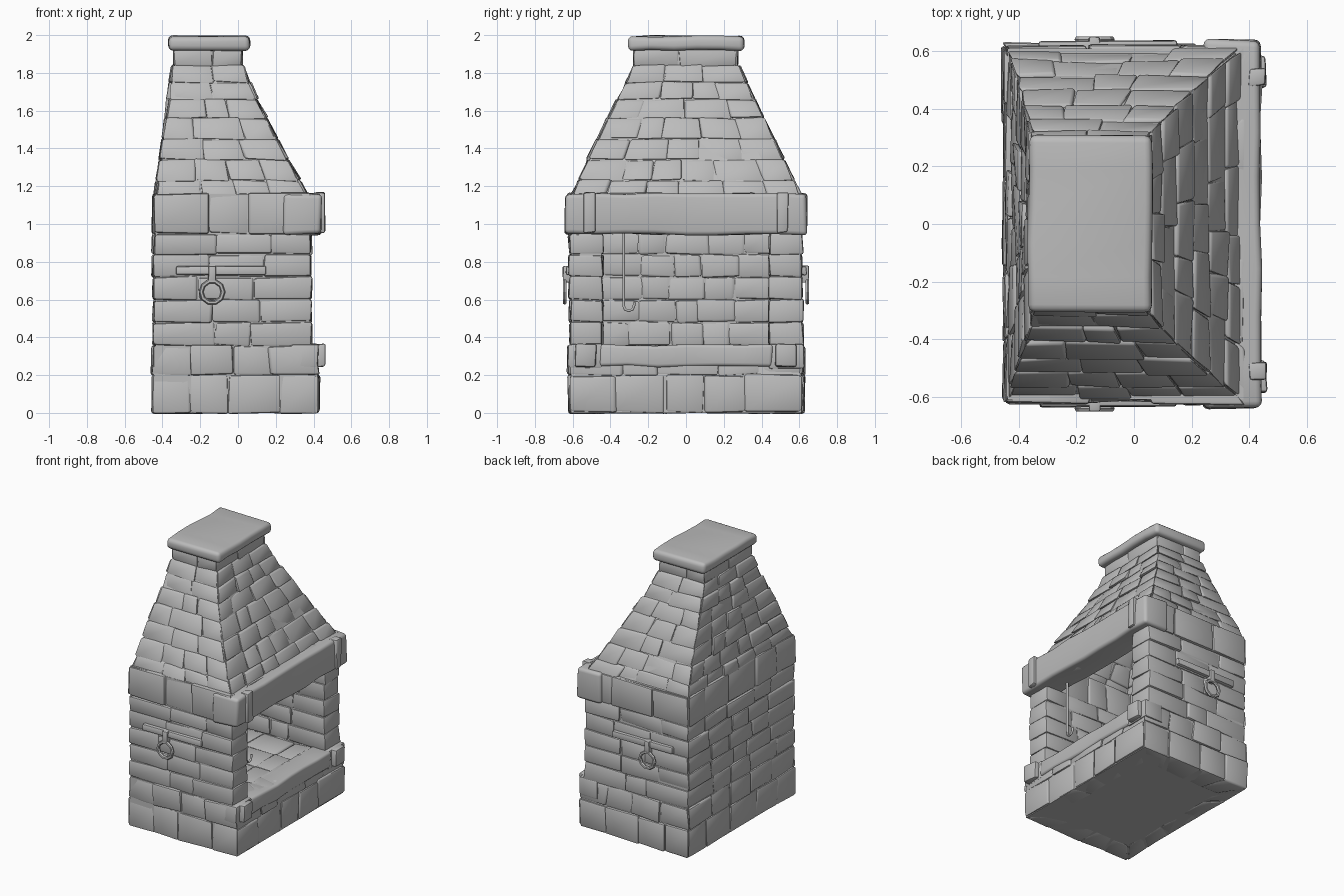
import bpy, bmesh, random
from math import sin, cos, pi
from mathutils import Vector

random.seed(7)
if "Cube" in bpy.data.objects:
    bpy.data.objects.remove(bpy.data.objects["Cube"])

stone = bpy.data.materials.new("stone_grey")
stone.use_nodes = True
stone.diffuse_color = (0.5, 0.5, 0.5, 1)
stone.node_tree.nodes["Principled BSDF"].inputs["Base Color"].default_value = (0.5, 0.5, 0.5, 1)


def finish(name, bm, bevel=0.0, angle=0.7):
    bmesh.ops.recalc_face_normals(bm, faces=bm.faces)
    if bevel:
        bmesh.ops.bevel(bm, geom=list(bm.edges), offset=bevel, segments=2,
                        profile=0.5, affect='EDGES', clamp_overlap=True)
    mesh = bpy.data.meshes.new(name)
    bm.to_mesh(mesh)
    bm.free()
    mesh.materials.append(stone)
    ob = bpy.data.objects.new(name, mesh)
    bpy.context.collection.objects.link(ob)
    bpy.ops.object.select_all(action='DESELECT')
    ob.select_set(True)
    bpy.context.view_layer.objects.active = ob
    bpy.ops.object.shade_smooth_by_angle(angle=angle)
    return ob


def wobble(amount):
    return Vector([random.uniform(-amount, amount) for _ in range(3)])


def block(bm, low, high, jitter=0.0):
    """Six-sided block between two loops of four points."""
    a = [bm.verts.new(p + wobble(jitter)) for p in low]
    b = [bm.verts.new(p + wobble(jitter)) for p in high]
    bm.faces.new(a[::-1])
    bm.faces.new(b)
    for i in range(4):
        j = (i + 1) % 4
        bm.faces.new((a[i], a[j], b[j], b[i]))


def box(bm, x, y, z, jitter=0.0):
    loops = [[Vector((px, py, pz)) for px, py in
              ((x[0], y[0]), (x[1], y[0]), (x[1], y[1]), (x[0], y[1]))] for pz in z]
    block(bm, loops[0], loops[1], jitter)


def ring(level, inset):
    """Corners of a level, with insets given for back, front and both sides."""
    z, x0, x1, y = level
    b, f, s = inset
    return [Vector(p) for p in ((x0 + b, s - y, z), (x1 - f, s - y, z),
                                (x1 - f, y - s, z), (x0 + b, y - s, z))]


def course(bm, lower, upper, thick, sides, length=0.24, skin=0.0, jitter=0.007):
    """One course of stones around the plan; skin sinks the outer face."""
    outer = [ring(l, (skin, skin, skin)) for l in (lower, upper)]
    inner = [ring(l, thick) for l in (lower, upper)]
    for s in sides:
        e = (s + 1) % 4
        count = max(1, round((outer[0][e] - outer[0][s]).length / length)) if length else 1
        cuts = [0] + [(i + random.uniform(-.25, .25)) / count for i in range(1, count)] + [1]
        for t0, t1 in zip(cuts, cuts[1:]):
            loops = [[o[s].lerp(o[e], t0), o[s].lerp(o[e], t1),
                      n[s].lerp(n[e], t1), n[s].lerp(n[e], t0)]
                     for o, n in zip(outer, inner)]
            # push each stone in or out a little
            normal = Vector(((0, -1, 0), (1, 0, 0), (0, 1, 0), (-1, 0, 0))[s])
            push = normal * random.uniform(-.006, .007) if length else normal * 0
            for loop in loops:
                loop[0] += push
                loop[1] += push
            block(bm, loops[0], loops[1], jitter)


def masonry(name, levels, thick, sides=(0, 1, 2, 3), length=0.24, bevel=0.013):
    stones, core = bmesh.new(), bmesh.new()
    for lower, upper in zip(levels, levels[1:]):
        course(stones, lower, upper, thick, sides, length)
        sunk = [t - 0.008 if t > 0.02 else t + 0.012 for t in thick]
        course(core, lower, upper, sunk, sides, 0, 0.01, 0)
    finish(name, stones, bevel)
    finish(name + "_mortar", core)


# Walls, built upward from the ground
masonry("base", [(0, -.455, .43, .62), (.2, -.455, .43, .62), (.355, -.45, .405, .62)],
        (.12, .14, .17))
masonry("firebox_wall", [(z, -.448, .39, .615) for z in (.355, .48, .6, .72, .84, .95)],
        (.1, 0, .175), (0, 2, 3))
masonry("upper_band", [(.95, -.45, .39, .62), (1.16, -.45, .39, .62)], (.1, .14, .17))

# Tapering hood with a short neck
hood = [(1.15, -.44, .37, .607), (1.23, -.43, .325, .57), (1.34, -.413, .265, .52),
        (1.45, -.397, .21, .47), (1.56, -.383, .15, .415), (1.66, -.37, .1, .365),
        (1.75, -.36, .062, .322), (1.84, -.347, .03, .28)]
masonry("hood", hood, (.07, .08, .08), length=0.2, bevel=0.009)
masonry("neck", [(1.83, -.343, .028, .277), (1.93, -.343, .028, .277)], (.08, .08, .08))

# Solid base filling and hearth paving
bm = bmesh.new()
box(bm, (-.44, .39), (-.6, .6), (0, .335))
finish("base_filling", bm)
bm = bmesh.new()
for row in range(3):
    for col in range(4):
        x, y = -.36 + row * .25, -.46 + col * .23
        box(bm, (x, x + .25), (y, y + .23), (.3, .35), .007)
finish("hearth_paving", bm, .012)


def rough_slab(name, x, y, z, cuts, bevel, jitter):
    """Worn slab: a box with subdivided, uneven edges."""
    bm = bmesh.new()
    box(bm, x, y, z)
    long_edges = [e for e in bm.edges
                  if abs(e.verts[0].co.y - e.verts[1].co.y) > .1]
    bmesh.ops.subdivide_edges(bm, edges=long_edges, cuts=cuts, use_grid_fill=True)
    sharp = [e for e in bm.edges if e.calc_face_angle(0) > 1]
    for v in bm.verts:
        v.co += wobble(jitter)
    bmesh.ops.bevel(bm, geom=sharp, offset=bevel, segments=3, profile=.5,
                    affect='EDGES', clamp_overlap=True)
    return finish(name, bm)


# Lintel, sill and chimney cap
rough_slab("lintel", (.24, .442), (-.64, .64), (.945, 1.16), 7, .022, .006)
rough_slab("front_sill", (.28, .43), (-.46, .46), (.245, .36), 5, .018, .006)
rough_slab("chimney_cap", (-.367, .062), (-.31, .31), (1.918, 1.995), 4, .026, .005)

# Lintel straps, sill end stones and hanging fittings on both sides
for side, word in ((1, "left"), (-1, "right")):
    bm = bmesh.new()
    ys = sorted((side * .48, side * .54))
    box(bm, (.4, .46), ys, (.955, 1.168), .005)
    finish(word + "_lintel_strap", bm, .009)

    bm = bmesh.new()
    box(bm, (.28, .425), sorted((side * .44, side * .625)), (.235, .365), .004)
    box(bm, (.4, .46), sorted((side * .475, side * .585)), (.245, .365), .006)
    finish(word + "_sill_end", bm, .012)

    bm = bmesh.new()
    box(bm, (-.33, .15), sorted((side * .58, side * .637)), (.73, .775), .004)
    finish(word + "_rail", bm, .009)

    bm = bmesh.new()
    box(bm, (-.157, -.118), sorted((side * .6, side * .652)), (.69, .778), .002)
    finish(word + "_ring_bracket", bm, .006)

    bpy.ops.mesh.primitive_torus_add(location=(-.137, side * .642, .64), rotation=(pi / 2, 0, 0),
                                     major_radius=.058, minor_radius=.012,
                                     major_segments=10, minor_segments=6)
    torus = bpy.context.object
    torus.name = word + "_ring"
    torus.data.materials.append(stone)

# Iron hook hanging in the opening
curve = bpy.data.curves.new("hanging_hook", 'CURVE')
curve.dimensions = '3D'
curve.bevel_depth = .008
curve.bevel_resolution = 1
curve.use_fill_caps = True
path = [(.3, -.33, .97), (.3, -.33, .58)]
path += [(.3, -.303 - .027 * cos(a), .565 - .025 * sin(a)) for a in (0, .8, 1.6, 2.4, pi)]
path += [(.3, -.272, .585)]
line = curve.splines.new('POLY')
line.points.add(len(path) - 1)
for point, co in zip(line.points, path):
    point.co = (*co, 1)
curve.materials.append(stone)
hook = bpy.data.objects.new("hanging_hook", curve)
bpy.context.collection.objects.link(hook)
